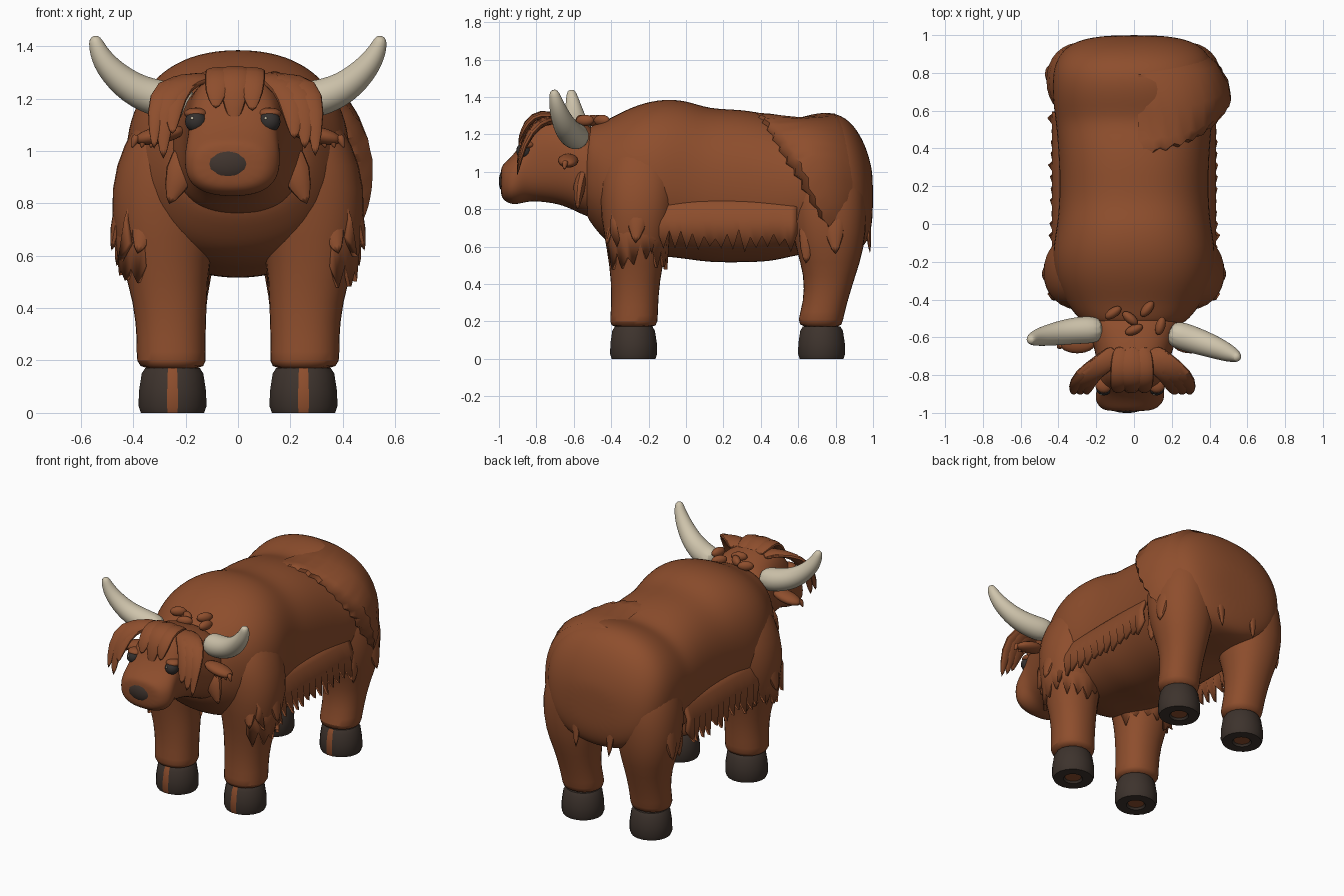
import bpy, bmesh, math, random
from mathutils import Vector, Matrix

random.seed(4)
if "Cube" in bpy.data.objects:
    bpy.data.objects.remove(bpy.data.objects["Cube"])


def material(name, r, g, b):
    m = bpy.data.materials.new(name)
    m.use_nodes = True
    m.diffuse_color = (r, g, b, 1)
    bsdf = m.node_tree.nodes["Principled BSDF"]
    bsdf.inputs["Base Color"].default_value = (r, g, b, 1)
    bsdf.inputs["Roughness"].default_value = 0.8
    return m


FUR = material("red brown fur", 0.27, 0.076, 0.026)
HORN = material("cream horn", 0.62, 0.55, 0.41)
HOOF = material("dark hoof", 0.047, 0.033, 0.026)
NOSE = material("grey brown nose", 0.05, 0.034, 0.027)
EYE = material("black eye", 0.035, 0.03, 0.028)


def finish(name, bm, mat, levels=0, thick=0, angle=50):
    bmesh.ops.recalc_face_normals(bm, faces=bm.faces)
    me = bpy.data.meshes.new(name)
    bm.to_mesh(me)
    bm.free()
    ob = bpy.data.objects.new(name, me)
    bpy.context.collection.objects.link(ob)
    me.materials.append(mat)
    bpy.ops.object.select_all(action="DESELECT")
    ob.select_set(True)
    bpy.context.view_layer.objects.active = ob
    bpy.ops.object.shade_smooth_by_angle(angle=math.radians(angle))
    if thick:
        mod = ob.modifiers.new("thickness", "SOLIDIFY")
        mod.thickness = thick
        mod.offset = 0
    if levels:
        mod = ob.modifiers.new("smooth", "SUBSURF")
        mod.levels = mod.render_levels = levels
    return ob


def surface(name, rows, mat, closed=True, **kw):
    """Skin a list of point rows; closed rows form a capped tube."""
    bm = bmesh.new()
    vs = [[bm.verts.new(p) for p in row] for row in rows]
    n = len(rows[0])
    for a, b in zip(vs, vs[1:]):
        for i in range(n if closed else n - 1):
            j = (i + 1) % n
            bm.faces.new((a[i], a[j], b[j], b[i]))
    if closed:
        bm.faces.new(vs[0])
        bm.faces.new(vs[-1])
    return finish(name, bm, mat, **kw)


def power(v, e):
    return math.copysign(abs(v) ** (2 / e), v)


def ring(c, u, v, n=16, e=2.0):
    """Superellipse around c spanned by the vectors u and v."""
    c, u, v = Vector(c), Vector(u), Vector(v)
    angles = [(i + 0.5) * math.tau / n for i in range(n)]
    return [c + u * power(math.cos(a), e) + v * power(math.sin(a), e) for a in angles]


def tube(name, path, widths, mat=FUR, flat=1.0, side=(1, 0, 0), n=8, levels=1):
    """Tapered lock or horn along a path."""
    pts = [Vector(p) for p in path]
    rows = []
    for i, (p, w) in enumerate(zip(pts, widths)):
        t = (pts[min(i + 1, len(pts) - 1)] - pts[max(i - 1, 0)]).normalized()
        v = t.cross(Vector(side)).normalized()
        rows.append(ring(p, v.cross(t) * w, v * w * flat, n))
    return surface(name, rows, mat, levels=levels)


def ball(name, c, r, mat, turn=0, tilt=0):
    bm = bmesh.new()
    m = (Matrix.Translation(c) @ Matrix.Rotation(turn, 4, "Z")
         @ Matrix.Rotation(tilt, 4, "Y") @ Matrix.Diagonal((*r, 1)))
    bmesh.ops.create_uvsphere(bm, u_segments=16, v_segments=10, radius=1, matrix=m)
    return finish(name, bm, mat)


# Body sections: y, top, bottom, half width
BODY = [(-0.56, 1.21, 0.80, 0.22), (-0.5, 1.255, 0.71, 0.30), (-0.42, 1.28, 0.61, 0.36),
        (-0.3, 1.35, 0.56, 0.425), (-0.15, 1.395, 0.545, 0.44), (0, 1.39, 0.53, 0.41),
        (0.12, 1.34, 0.51, 0.40), (0.3, 1.34, 0.51, 0.40), (0.45, 1.31, 0.515, 0.41),
        (0.55, 1.275, 0.54, 0.42), (0.65, 1.31, 0.56, 0.435), (0.78, 1.33, 0.56, 0.44),
        (0.88, 1.28, 0.57, 0.415), (0.95, 1.17, 0.59, 0.35), (0.985, 1.06, 0.66, 0.25),
        (1.0, 0.98, 0.76, 0.12)]


def body_point(y, a, scale=1.0):
    for s, t in zip(BODY, BODY[1:]):
        if y <= t[0]:
            break
    k = (y - s[0]) / (t[0] - s[0])
    top, bot, half = (s[i] + (t[i] - s[i]) * k for i in (1, 2, 3))
    return Vector((scale * half * power(math.cos(a), 2.3), y,
                   (top + bot) / 2 + scale * (top - bot) / 2 * power(math.sin(a), 2.3)))


surface("body", [ring((0, y, (t + b) / 2), (w, 0, 0), (0, 0, (t - b) / 2), 20, 2.3)
                 for y, t, b, w in BODY], FUR, levels=2)

# Ragged overhanging coat on the left haunch, sinking into the back at its top
rows = []
for t, s in ((0, 1.0), (0.02, 1.1), (0.12, 1.18), (0.4, 1.14), (0.75, 1.04), (1, 0.94)):
    row = []
    for i in range(29):
        a = math.radians(-52 + i * 5)
        seam = 0.62 - 0.24 * math.sin(a) + (0.01 if i % 2 else -0.01) * (1 - t)
        bulge = 1 + (s - 1) * min(1, 1.2 * math.cos(a)) - 0.03 * max(0, math.sin(a)) ** 8
        row.append(body_point(seam + (0.93 - seam) * t, a, bulge))
    rows.append(row)
surface("haunch_coat", rows, FUR, closed=False)

# Head: y, centre x, top, bottom, half width
HEAD = [(-0.45, 0, 1.23, 0.72, 0.27), (-0.56, 0, 1.27, 0.77, 0.25), (-0.66, 0, 1.30, 0.82, 0.21),
        (-0.76, -0.01, 1.31, 0.835, 0.19), (-0.83, -0.015, 1.27, 0.84, 0.175),
        (-0.875, -0.02, 1.16, 0.83, 0.18), (-0.93, -0.022, 1.085, 0.82, 0.19),
        (-0.975, -0.027, 1.045, 0.845, 0.155), (-0.992, -0.032, 1.02, 0.875, 0.11)]
surface("head", [ring((x, y, (t + b) / 2), (w, 0, 0), (0, 0, (t - b) / 2), 16, 2.5)
                 for y, x, t, b, w in HEAD], FUR, levels=2)
ball("nose", (-0.038, -0.965, 0.95), (0.098, 0.036, 0.066), NOSE)

# Legs: z, x, y, x radius, y radius
FRONT = [(0.165, 0.25, -0.28, 0.115, 0.115), (0.19, 0.255, -0.28, 0.138, 0.132),
         (0.27, 0.255, -0.275, 0.132, 0.127), (0.42, 0.258, -0.27, 0.142, 0.132),
         (0.58, 0.28, -0.265, 0.17, 0.16), (0.76, 0.275, -0.255, 0.22, 0.205),
         (0.95, 0.25, -0.25, 0.225, 0.22), (1.1, 0.22, -0.24, 0.18, 0.19),
         (1.2, 0.2, -0.22, 0.12, 0.12)]
BACK = [(0.165, 0.25, 0.725, 0.115, 0.11), (0.2, 0.25, 0.715, 0.132, 0.125),
        (0.3, 0.255, 0.745, 0.127, 0.118), (0.45, 0.26, 0.77, 0.145, 0.14),
        (0.58, 0.27, 0.77, 0.185, 0.185), (0.78, 0.265, 0.76, 0.215, 0.215),
        (0.98, 0.235, 0.75, 0.2, 0.21), (1.1, 0.21, 0.73, 0.14, 0.16)]


def fringe(name, columns):
    """Columns of points going down; alternate columns end in long tips."""
    surface(name, list(zip(*columns)), FUR, closed=False, thick=0.02)


for s, side in ((1, "left"), (-1, "right")):
    for place, leg in (("front", FRONT), ("back", BACK)):
        surface(f"{place}_leg_{side}", [ring((s * x, y, z), (rx, 0, 0), (0, ry, 0), 16, 2.2)
                                        for z, x, y, rx, ry in leg], FUR, levels=1)
        # Hoof with a fur cleft in front and a fur sole
        cx, cy = s * 0.25, leg[0][2]
        hoof = surface(f"{place}_hoof_{side}", [
            ring((cx, cy, z), (r, 0, 0), (0, r * 0.97, 0), 20)
            for z, r in ((0.012, 0.05), (0, 0.06), (0, 0.122), (0.025, 0.131),
                         (0.08, 0.13), (0.15, 0.119), (0.172, 0.105))], HOOF)
        hoof.data.materials.append(FUR)
        for f in hoof.data.polygons:
            cleft = abs(f.center.x - cx) < 0.012 and f.center.y < cy - 0.1
            sole = f.center.z < 0.015 and abs(f.center.y - cy) < 0.02 and len(f.vertices) > 4
            f.material_index = int(cleft or sole)

    # Shaggy cuff on the outside and back of the upper front leg
    x, y, rx, ry = FRONT[4][1:]
    cols = []
    for i in range(21):
        a = math.radians(-65 + i * 12)
        end = random.uniform(0.47, 0.55) if i % 2 else random.uniform(0.54, 0.62)
        cols.append([(s * (x + rx * k * math.cos(a)), y + ry * k * math.sin(a), z)
                     for k, z in ((0.95, 0.76), (1.05, 0.67), (0.97, end))])
    fringe(f"front_leg_fringe_{side}", cols)

    # Flank skirt of hanging fur, emerging from the body
    cols = []
    for i in range(33):
        y = -0.4 + i * 0.031
        end = random.uniform(0.56, 0.61) if i % 2 else random.uniform(0.64, 0.69)
        out = random.uniform(0.425, 0.45) if i % 2 else 0.41
        cols.append([(s * 0.36, y, 0.87), (s * 0.4, y, 0.81), (s * 0.425, y, 0.74),
                     (s * out, y, end)])
    fringe(f"flank_skirt_{side}", cols)

    # Loose locks on cheek, chest, shoulder, hip, thigh and rump
    locks = [("cheek", (0.17, -0.54, 1.03), (0.22, -0.575, 0.92), (0.265, -0.58, 0.79), 0.08),
             ("chest", (0.3, -0.3, 0.9), (0.35, -0.385, 0.74), (0.385, -0.43, 0.6), 0.08),
             ("shoulder", (0.37, -0.24, 0.95), (0.445, -0.26, 0.78), (0.485, -0.27, 0.61), 0.09),
             ("hip", (0.35, 0.78, 0.92), (0.435, 0.79, 0.74), (0.465, 0.8, 0.55), 0.09),
             ("thigh", (0.34, 0.68, 0.85), (0.4, 0.65, 0.67), (0.4, 0.64, 0.5), 0.07),
             ("rump", (0.14, 0.93, 1.0), (0.13, 0.965, 0.8), (0.12, 0.985, 0.55), 0.05)]
    for name, a, b, c, w in locks:
        tube(f"{name}_lock_{side}", [(s * p[0], p[1], p[2]) for p in (a, b, c)],
             (w * 0.7, w, 0.008), flat=0.55,
             side=(0, 1, 0) if name in ("hip", "thigh", "shoulder") else (1, 0, 0))

    # Ear with a small fringe
    ball(f"ear_{side}", (s * 0.3, -0.63, 1.06), (0.1, 0.055, 0.033), FUR, tilt=s * 0.2)
    for i in range(4):
        x = 0.28 + i * 0.035
        tube(f"ear_lock_{side}_{i}", [(s * x, -0.64, 1.06), (s * (x + 0.01), -0.65, 1.04),
                                      (s * (x + 0.02), -0.65, 1.01)], (0.018, 0.018, 0.004))
    # Eye with lid and glint
    ex = s * 0.14 - 0.02
    ball(f"eye_{side}", (ex, -0.866, 1.112), (0.042, 0.042, 0.042), EYE)
    ball(f"eyelid_{side}", (ex, -0.85, 1.143), (0.046, 0.044, 0.022), FUR)
    ball(f"eye_glint_{side}", (ex - 0.014, -0.901, 1.124), (0.006, 0.006, 0.006), HORN)

# Horns, swept slightly with the turned head
for side, path in (
        ("left", [(0.18, -0.57, 1.185), (0.29, -0.605, 1.193), (0.41, -0.645, 1.235),
                  (0.505, -0.685, 1.33), (0.54, -0.70, 1.4), (0.547, -0.71, 1.44)]),
        ("right", [(-0.16, -0.56, 1.175), (-0.29, -0.56, 1.193), (-0.41, -0.58, 1.235),
                   (-0.51, -0.6, 1.33), (-0.54, -0.61, 1.4), (-0.55, -0.615, 1.44)])):
    tube(f"horn_{side}", path, (0.076, 0.076, 0.066, 0.049, 0.033, 0.02), HORN,
         side=(0, 1, 0), n=12, levels=2)

# Forelock middle: x at root, x at tip, tip height, width
for i, (x0, x1, z, w) in enumerate(((-0.07, -0.085, 1.16, 0.055), (-0.01, -0.015, 1.09, 0.07),
                                    (0.05, 0.055, 1.15, 0.055))):
    tube(f"forelock_{i}", [(x0, -0.64, 1.27), (x0, -0.73, 1.31), (x0, -0.82, 1.3),
                           (x1, -0.875, 1.22), (x1, -0.895, z)],
         (w * 0.7, w * 1.1, w * 1.1, w * 0.9, 0.01), flat=0.35)

# Forelock wings falling outside the eyes
for i, (x0, x1, z, w) in enumerate(((-0.13, -0.285, 0.96, 0.055), (-0.13, -0.25, 1.06, 0.045),
                                    (-0.16, -0.32, 1.0, 0.04), (0.11, 0.215, 1.04, 0.06),
                                    (0.13, 0.255, 1.0, 0.06), (0.15, 0.295, 0.97, 0.05))):
    tube(f"forelock_wing_{i}", [(x0 * 0.7, -0.66, 1.26), (x0, -0.72, 1.285),
                                (x0 + (x1 - x0) * 0.8, -0.8, 1.255), (x1, -0.87, 1.15),
                                (x1, -0.905, z)],
         (w * 0.8, w * 1.2, w * 1.2, w * 0.9, 0.01), flat=0.4)

# Small curls on the poll
for i, (x, y, turn) in enumerate(((-0.11, -0.47, 0.6), (-0.02, -0.5, -0.7), (0, -0.56, 0.4),
                                  (0.07, -0.45, 0.9), (0.14, -0.54, 1.3))):
    ball(f"poll_curl_{i}", (x, y, 1.275), (0.05, 0.026, 0.03), FUR, turn=turn)
